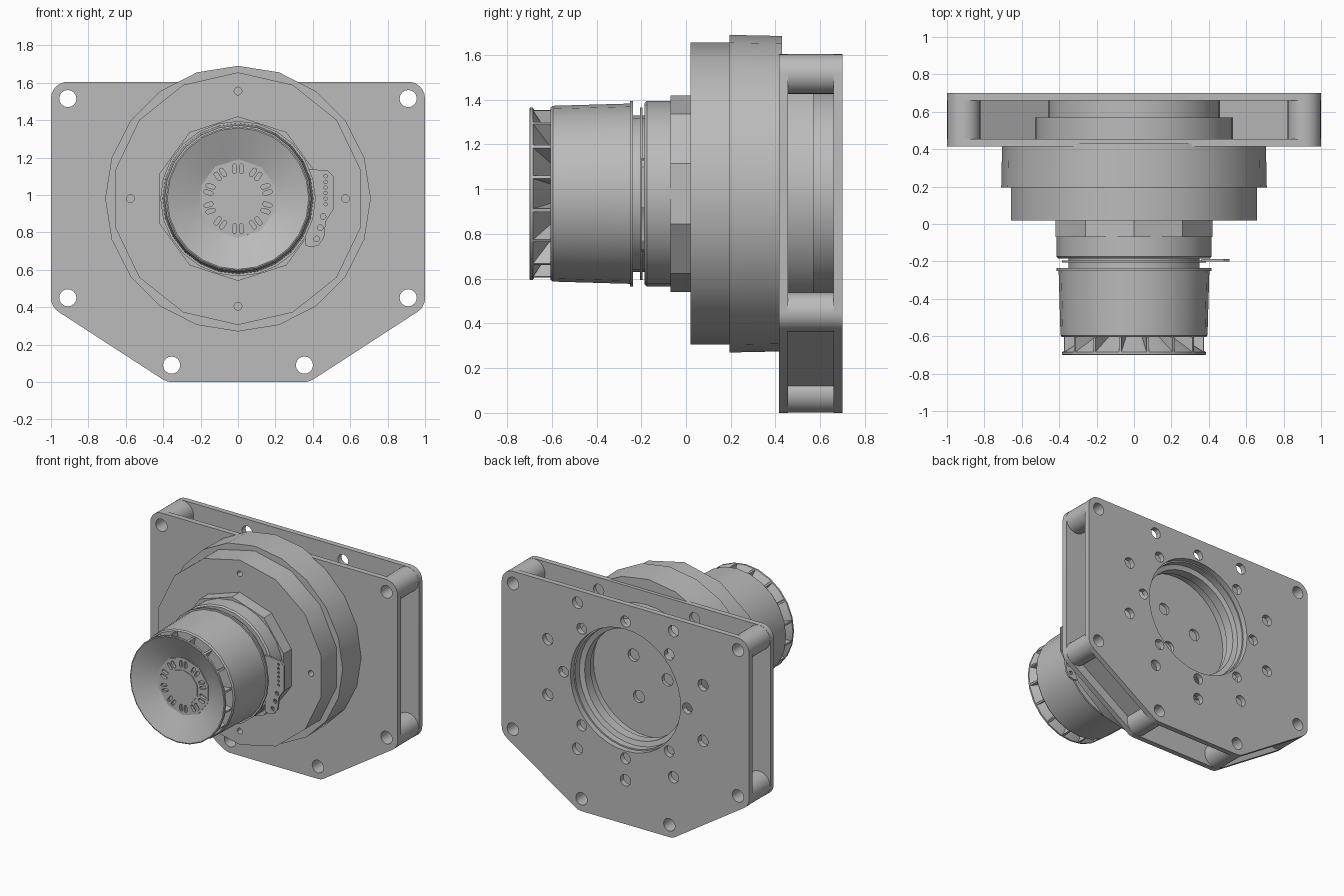
import bpy, bmesh, math
from mathutils import Matrix, Vector

cube = bpy.data.objects.get("Cube")
if cube:
    bpy.data.objects.remove(cube)

AXIS = 0.98  # height of the motor axis
parts = []

metal = bpy.data.materials.new("grey metal")
metal.use_nodes = True
GREY = (0.5, 0.5, 0.5, 1)
metal.diffuse_color = GREY
metal.node_tree.nodes["Principled BSDF"].inputs["Base Color"].default_value = GREY


def finish(obj):
    obj.data.materials.append(metal)
    parts.append(obj)
    return obj


def from_bmesh(name, bm):
    bmesh.ops.recalc_face_normals(bm, faces=bm.faces[:])
    mesh = bpy.data.meshes.new(name)
    bm.to_mesh(mesh)
    bm.free()
    obj = bpy.data.objects.new(name, mesh)
    bpy.context.collection.objects.link(obj)
    return finish(obj)


def lathe(name, profile, sides, closed=False, phase=0.0):
    """Turn (radius, y) points about the motor axis."""
    bm = bmesh.new()
    rings = []
    for r, y in profile:
        angles = [math.tau * i / sides + phase for i in range(sides)]
        rings.append([bm.verts.new((r * math.cos(a), y, AXIS + r * math.sin(a))) for a in angles])
    pairs = list(zip(rings, rings[1:]))
    if closed:
        pairs.append((rings[-1], rings[0]))
    else:
        bm.faces.new(rings[0])
        bm.faces.new(rings[-1])
    for a, b in pairs:
        for i in range(sides):
            j = (i + 1) % sides
            bm.faces.new((a[i], a[j], b[j], b[i]))
    return from_bmesh(name, bm)


def circle(x, z, r, n=16, start=0.0):
    return [(x + r * math.cos(start + math.tau * i / n),
             z + r * math.sin(start + math.tau * i / n)) for i in range(n)]


def ring_of(radius, count, hole, start=0.0, n=12):
    """Circles spaced evenly around the motor axis."""
    return [circle(x, z, hole, n) for x, z in circle(0, AXIS, radius, count, start)]


def sheet(name, loops, y0, y1):
    """Flat part in the xz plane: first loop is the outline, the rest are holes."""
    curve = bpy.data.curves.new(name, 'CURVE')
    curve.dimensions = '2D'
    curve.fill_mode = 'BOTH'
    curve.extrude = (y1 - y0) / 2
    for loop in loops:
        spline = curve.splines.new('POLY')
        spline.points.add(len(loop) - 1)
        for point, (x, z) in zip(spline.points, loop):
            point.co = (x, z, 0, 1)
        spline.use_cyclic_u = True
    obj = bpy.data.objects.new(name, curve)
    bpy.context.collection.objects.link(obj)
    obj.location.y = (y0 + y1) / 2
    obj.rotation_euler.x = math.pi / 2
    bpy.ops.object.select_all(action='DESELECT')
    obj.select_set(True)
    bpy.context.view_layer.objects.active = obj
    bpy.ops.object.convert(target='MESH')
    return finish(bpy.context.view_layer.objects.active)


def rounded_hull(centres, r, steps=6):
    """Outline wrapped around equal circles, anticlockwise."""
    points = []
    for i, c in enumerate(centres):
        before, after = centres[i - 1], centres[(i + 1) % len(centres)]
        a0 = math.atan2(c[1] - before[1], c[0] - before[0]) - math.pi / 2
        a1 = math.atan2(after[1] - c[1], after[0] - c[0]) - math.pi / 2
        turn = (a1 - a0) % math.tau
        for k in range(steps + 1):
            a = a0 + turn * k / steps
            points.append((c[0] + r * math.cos(a), c[1] + r * math.sin(a)))
    return points


# Mounting plates, joined by tubular posts
posts = [(0.355, 0.09), (0.91, 0.45), (0.91, 1.515), (-0.91, 1.515), (-0.91, 0.45), (-0.355, 0.09)]
outline = rounded_hull(posts, 0.09)
bolt_holes = [circle(x, z, 0.046) for x, z in posts]
outer_ring = [c for c in ring_of(0.66, 10, 0.042, math.pi / 2) if max(p[1] for p in c) < 1.6]
inner_ring = ring_of(0.5, 8, 0.04)
sheet("back_plate", [outline, circle(0, AXIS, 0.445, 40)] + bolt_holes + outer_ring + inner_ring, 0.66, 0.70)
sheet("front_plate", [outline] + bolt_holes + outer_ring + ring_of(0.17, 3, 0.045, 0.9), 0.415, 0.455)
for i, (x, z) in enumerate(posts):
    sheet(f"post_{i + 1}", [circle(x, z, 0.089, 24), circle(x, z, 0.046)], 0.455, 0.66)

# Sloping webs between the lower posts
for side, label in ((1, "left"), (-1, "right")):
    a, b = Vector((side * 0.40, 0.12)), Vector((side * 0.87, 0.425))
    n = Vector((a.y - b.y, b.x - a.x)).normalized() * 0.02
    sheet(f"{label}_web", [[tuple(p) for p in (a - n, b - n, b + n, a + n)]], 0.455, 0.66)

# Stepped bearing hub between the plates
lathe("bearing_hub", [(0.53, 0.455), (0.53, 0.57), (0.46, 0.57), (0.46, 0.66), (0.435, 0.66),
                      (0.435, 0.61), (0.40, 0.60), (0.40, 0.53), (0.43, 0.52), (0.43, 0.455)], 40, True)

# Gearbox housing
lathe("gearbox_rear", [(0.71, 0.195), (0.705, 0.43)], 20, phase=math.pi / 2)
sheet("gearbox_front", [circle(0, AXIS, 0.675, 14, math.pi / 2)] + ring_of(0.575, 4, 0.021), 0.02, 0.196)
lathe("motor_flange", [(0.44, -0.07), (0.44, 0.02)], 10, phase=math.pi / 2)

# Motor stator, neck and thin lamination rings
lathe("stator_base", [(0.405, -0.185), (0.415, -0.175), (0.415, -0.07)], 24)
lathe("motor_neck", [(0.35, -0.24), (0.35, -0.18)], 24)
lathe("stator_ring", [(0.385, -0.205), (0.385, -0.195)], 24)

# Rotor bell
lathe("rotor_lip", [(0.415, -0.25), (0.415, -0.236)], 24)
lathe("rotor_bell", [(0.385, -0.605), (0.393, -0.595), (0.403, -0.25)], 24)

# Dished fan cap with fins behind it
lathe("fan_dish", [(0.20, -0.625), (0.378, -0.70), (0.385, -0.698), (0.385, -0.685), (0.25, -0.60), (0.20, -0.60)],
      24, True)
bm = bmesh.new()
FINS = 16
for i in range(FINS):
    place = (Matrix.Translation((0, 0, AXIS)) @ Matrix.Rotation(math.tau * (i + 0.5) / FINS, 4, 'Y')
             @ Matrix.Translation((0.305, -0.645, 0)) @ Matrix.Diagonal((0.15, 0.085, 0.014, 1)))
    corner = bmesh.ops.create_cube(bm, size=1, matrix=place)["verts"]
    # taper the fin's inner edge so it stays behind the dish
    for v in corner:
        if math.hypot(v.co.x, v.co.z - AXIS) < 0.3 and v.co.y < -0.65:
            v.co.y = -0.63
from_bmesh("fan_fins", bm)

# Slotted centre disc with pairs of vents
slots = []
for i in range(10):
    for shift in (-0.018, 0.018):
        a = math.tau * (i + 0.5) / 10
        out, across = Vector((math.cos(a), math.sin(a))), Vector((-math.sin(a), math.cos(a)))
        middle = Vector((0, AXIS)) + out * 0.16 + across * shift
        ends = [middle - out * 0.015, middle + out * 0.015]
        slots.append(rounded_hull([tuple(e) for e in ends], 0.011, 4))
sheet("centre_disc", [circle(0, AXIS, 0.21, 10, 0.3)] + slots, -0.632, -0.612)
sheet("centre_cap", [circle(0, AXIS, 0.122, 10, 0.3)], -0.638, -0.632)

# Sensor board at the side of the motor
board = [(0.36, 0.73), (0.39, 0.72), (0.43, 0.73), (0.46, 0.77), (0.47, 0.86), (0.51, 0.92), (0.51, 1.10),
         (0.48, 1.13), (0.36, 1.14)]
pins = [circle(0.468, 0.95 + 0.03 * i, 0.009, 8) for i in range(6)]
pads = [circle(x, z, 0.015, 12) for x, z in ((0.455, 0.885), (0.44, 0.825), (0.42, 0.765))]
sheet("sensor_board", [board] + pins + pads, -0.20, -0.186)

# Smooth the round surfaces while keeping edges crisp
bpy.ops.object.select_all(action='DESELECT')
for obj in parts:
    obj.select_set(True)
bpy.context.view_layer.objects.active = parts[0]
bpy.ops.object.shade_smooth_by_angle(angle=math.radians(30))
